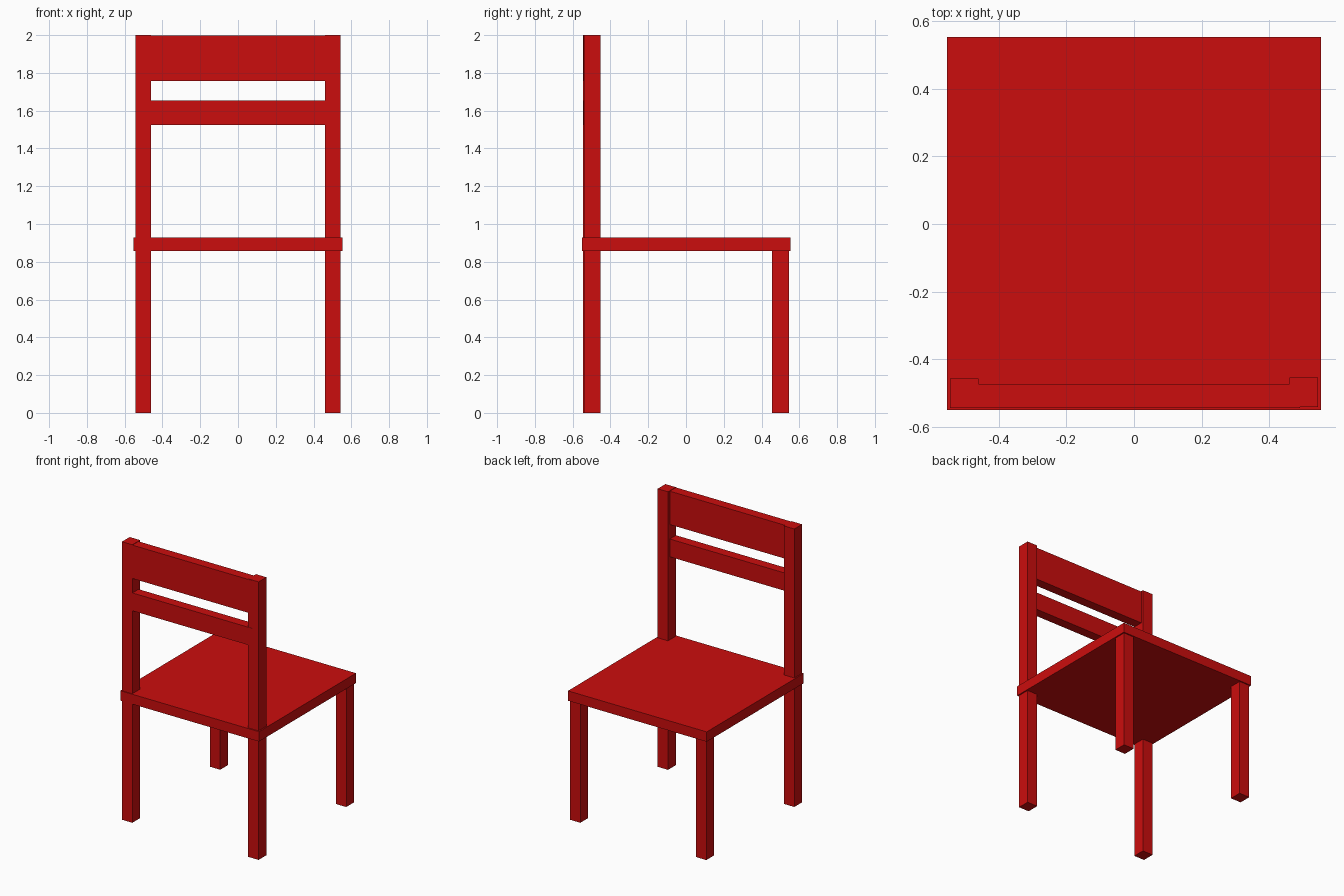
import bpy

if "Cube" in bpy.data.objects:
    bpy.data.objects.remove(bpy.data.objects["Cube"])

red = bpy.data.materials.new("red paint")
red.diffuse_color = (0.60, 0.004, 0.004, 1.0)
red.use_nodes = True
red.node_tree.nodes["Principled BSDF"].inputs["Base Color"].default_value = red.diffuse_color


def box(name, x, y, z):
    """Box spanning the given (min, max) ranges."""
    bpy.ops.mesh.primitive_cube_add(size=1)
    ob = bpy.context.object
    ob.name = name
    for v in ob.data.vertices:
        v.co = [(r[0] + r[1]) / 2 + c * (r[1] - r[0]) for c, r in zip(v.co, (x, y, z))]
    ob.data.materials.append(red)
    return ob


# Seat board
box("seat", (-0.552, 0.552), (-0.55, 0.553), (0.857, 0.928))

# Legs: tall posts carry the backrest, short legs stop under the seat
for side, x in (("left", (-0.543, -0.460)), ("right", (0.460, 0.543))):
    y0 = -0.544 if side == "left" else -0.541
    box(f"{side}_back_post", x, (y0, y0 + 0.088), (0, 2.0))
    box(f"{side}_short_leg", x, (0.455, 0.544), (0, 0.86))

# Backrest rails, almost flush with the outer face of the posts
for name, z in (("top_rail", (1.757, 1.997)), ("lower_rail", (1.525, 1.653))):
    box(name, (-0.50, 0.49), (-0.543, -0.473), z)
